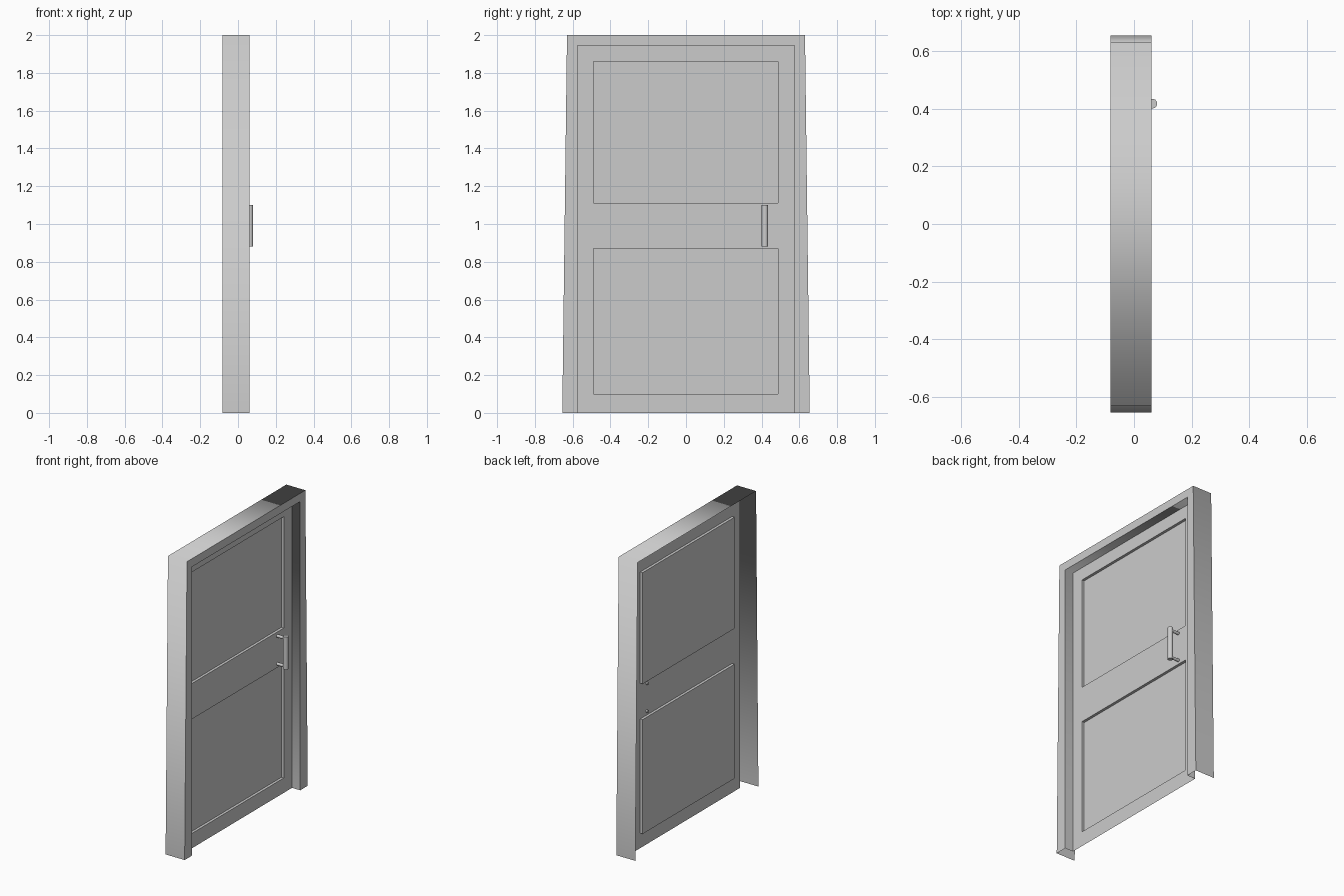
import bpy
import bmesh
import math

cube = bpy.data.objects.get("Cube")
if cube:
    bpy.data.objects.remove(cube, do_unlink=True)

BACK, FRONT, DOOR = -0.081, 0.061, 0.0   # depth planes along x
RECESS = 0.018


def make_material(name, color):
    mat = bpy.data.materials.new(name)
    mat.use_nodes = True
    mat.diffuse_color = color
    mat.node_tree.nodes["Principled BSDF"].inputs["Base Color"].default_value = color
    return mat


grey = make_material("light_grey", (0.6, 0.6, 0.6, 1))


def make_object(name, bm):
    mesh = bpy.data.meshes.new(name)
    bm.to_mesh(mesh)
    bm.free()
    mesh.materials.append(grey)
    obj = bpy.data.objects.new(name, mesh)
    bpy.context.collection.objects.link(obj)
    return obj


def arch(bm, x, foot, head, top):
    """Open doorway outline at depth x."""
    outline = [(-foot, 0), (-head, top), (head, top), (foot, 0)]
    return [bm.verts.new((x, y, z)) for y, z in outline]


# Door frame: open shell of outer wall, front face and inner reveal
bm = bmesh.new()
loops = [
    arch(bm, BACK, 0.655, 0.63, 2),
    arch(bm, FRONT, 0.655, 0.63, 2),
    arch(bm, FRONT, 0.575, 0.575, 1.945),
    arch(bm, DOOR, 0.575, 0.575, 1.945),
]
for a, b in zip(loops, loops[1:]):
    for i in range(3):
        bm.faces.new((a[i], b[i], b[i + 1], a[i + 1])).smooth = True
# Soft corners around the arch, crisp edges along the front face
for edge in bm.edges:
    edge.smooth = not all(abs(v.co.x - FRONT) < 1e-4 for v in edge.verts)
make_object("door_frame", bm)

# Door leaf: thin sheet with two panels pressed towards the back
bm = bmesh.new()
ys = [-0.575, -0.49, 0.487, 0.575]
zs = [0, 0.1, 0.87, 1.11, 1.86, 1.945]
grid = [[bm.verts.new((DOOR, y, z)) for y in ys] for z in zs]
panels = []
for r in range(len(zs) - 1):
    for c in range(len(ys) - 1):
        face = bm.faces.new((grid[r][c], grid[r][c + 1],
                             grid[r + 1][c + 1], grid[r + 1][c]))
        if c == 1 and r in (1, 3):
            panels.append(face)
pressed = bmesh.ops.extrude_discrete_faces(bm, faces=panels)["faces"]
for face in pressed:
    bmesh.ops.translate(bm, verts=face.verts[:], vec=(-RECESS, 0, 0))
make_object("door_leaf", bm)


def rod(name, radius, length, location, rotation=(0, 0, 0)):
    bpy.ops.mesh.primitive_cylinder_add(vertices=10, radius=radius, depth=length,
                                        location=location, rotation=rotation)
    obj = bpy.context.object
    obj.name = name
    obj.data.materials.append(grey)
    bpy.ops.object.shade_smooth_by_angle(angle=math.radians(50))


# Pull handle: upright bar on two pegs that pass through the door
BAR_X, HANDLE_Y, HANDLE_Z = 0.064, 0.418, 0.99
rod("handle_bar", 0.017, 0.22, (BAR_X, HANDLE_Y, HANDLE_Z))
for side, label in ((1, "upper"), (-1, "lower")):
    rod("handle_peg_" + label, 0.01, 0.074,
        (BAR_X - 0.037, HANDLE_Y, HANDLE_Z + side * 0.094),
        (0, math.pi / 2, 0))
